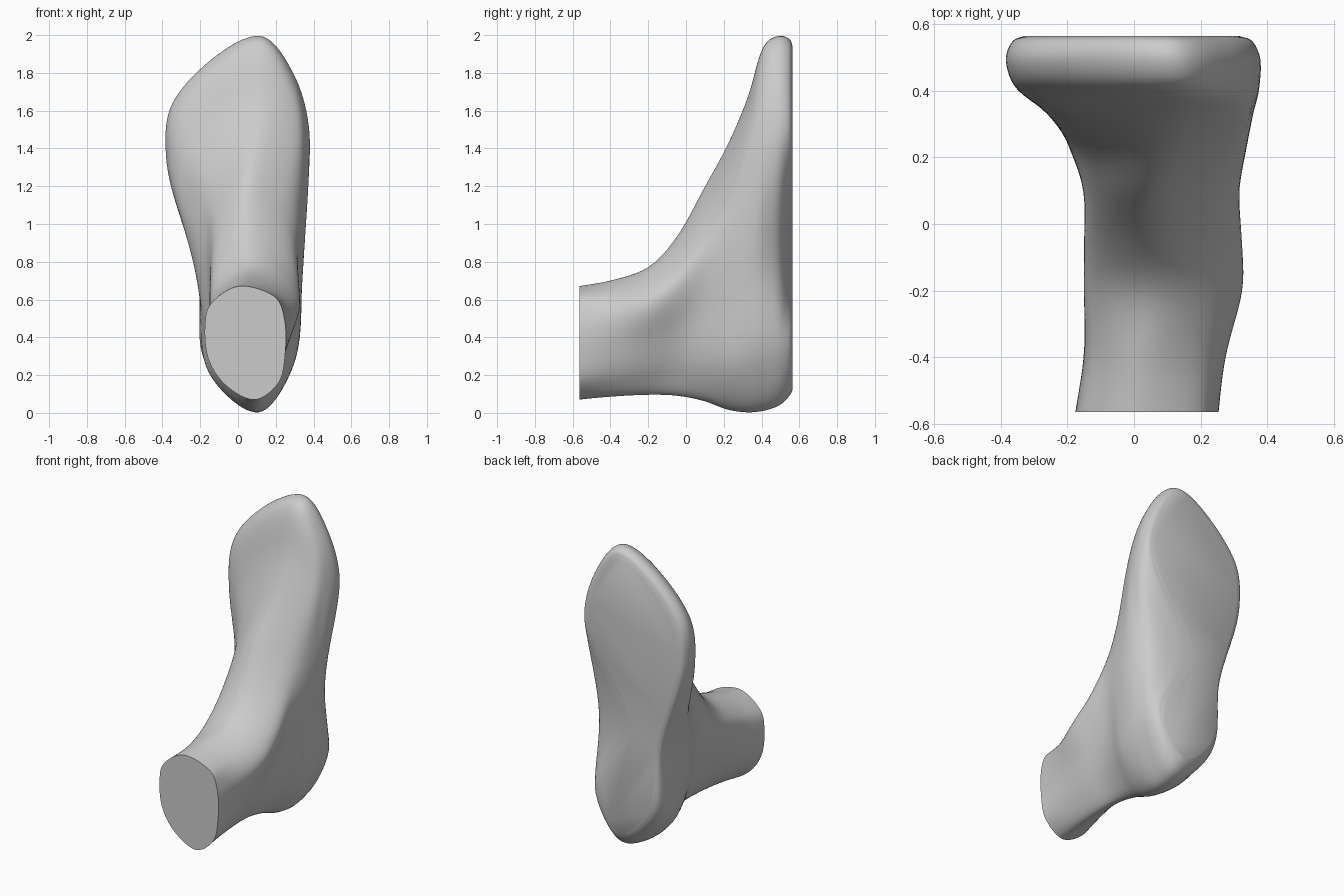
import bpy, bmesh
from mathutils import Vector

if "Cube" in bpy.data.objects:
    bpy.data.objects.remove(bpy.data.objects["Cube"])

# Slices from the cut ankle to the sole:
# y, heel z, heel x, front z, front x, 4 outer-side x, 4 inner-side x (heel to front)
OUTER = (0.12, 0.35, 0.66, 0.83)
INNER = (0.15, 0.41, 0.72, 0.90)
SLICES = [
    (-.565, .07, .09, .67, .00, -.06, -.155, -.175, -.15, .215, .25, .245, .20),
    (-.40, .085, .10, .70, .02, -.03, -.13, -.15, -.125, .20, .255, .27, .20),
    (-.20, .095, .10, .77, .06, -.01, -.10, -.15, -.13, .19, .265, .325, .24),
    (-.05, .09, .10, .93, .04, -.01, -.10, -.15, -.12, .19, .265, .322, .21),
    (.10, .06, .10, 1.20, .05, -.05, -.13, -.15, -.11, .23, .285, .31, .20),
    (.22, .015, .10, 1.42, .09, -.10, -.18, -.18, -.13, .275, .32, .33, .26),
    (.33, .00, .11, 1.68, .12, -.15, -.20, -.26, -.21, .295, .34, .355, .31),
    (.42, .01, .11, 1.96, .12, -.165, -.21, -.36, -.315, .305, .33, .376, .29),
    (.50, .04, .11, 2.00, .11, -.175, -.21, -.38, -.335, .30, .275, .38, .29),
    (.55, .09, .10, 1.98, .10, -.16, -.20, -.36, -.315, .28, .12, .355, .27),
    (.565, .12, .09, 1.94, .09, -.14, -.18, -.325, -.28, .25, .00, .31, .235),
]


def spline(pts, steps, closed):
    """Centripetal Catmull-Rom curve through the points."""
    n = len(pts)
    if closed:
        get = lambda i: pts[i % n]
    else:
        ext = [2 * pts[0] - pts[1]] + pts + [2 * pts[-1] - pts[-2]]
        get = lambda i: ext[i + 1]
    out = []
    for i in range(n if closed else n - 1):
        p = [get(i + k) for k in (-1, 0, 1, 2)]
        t = [0.0]
        for k in range(3):
            t.append(t[-1] + max((p[k + 1] - p[k]).length, 1e-6) ** 0.5)
        mix = lambda a, b, ta, tb, u: a + (b - a) * ((u - ta) / (tb - ta))
        for s in range(steps):
            u = t[1] + (t[2] - t[1]) * s / steps
            a = [mix(p[k], p[k + 1], t[k], t[k + 1], u) for k in range(3)]
            b = [mix(a[k], a[k + 1], t[k], t[k + 2], u) for k in range(2)]
            out.append(mix(b[0], b[1], t[1], t[2], u))
    if not closed:
        out.append(pts[-1].copy())
    return out


def outline(s):
    y, z0, x0, z1, x1 = s[:5]
    side = lambda xs, fs: [Vector((x, y, z0 + (z1 - z0) * f)) for x, f in zip(xs, fs)]
    ring = ([Vector((x0, y, z0))] + side(s[9:], INNER)
            + [Vector((x1, y, z1))] + side(s[5:9], OUTER)[::-1])
    return spline(ring, 10, True)


# Foot and ankle: one smooth loft, capped flat at the ankle and sole
rings = [outline(s) for s in SLICES]
columns = [spline(list(c), 6, False) for c in zip(*rings)]
bm = bmesh.new()
grid = [[bm.verts.new(v) for v in c] for c in columns]
n, m = len(grid), len(grid[0])
for i in range(n):
    a, b = grid[i], grid[(i + 1) % n]
    for j in range(m - 1):
        bm.faces.new((a[j], b[j], b[j + 1], a[j + 1]))

# Soften the loft, keeping the two rims in place
inner = [v for c in grid for v in c[1:-1]]
for _ in range(3):
    bmesh.ops.smooth_vert(bm, verts=inner, factor=0.5,
                          use_axis_x=True, use_axis_y=True, use_axis_z=True)
bm.faces.new([c[0] for c in grid])
bm.faces.new([c[-1] for c in grid])
bmesh.ops.recalc_face_normals(bm, faces=bm.faces)
mesh = bpy.data.meshes.new("foot")
bm.to_mesh(mesh)
bm.free()
foot = bpy.data.objects.new("foot", mesh)
bpy.context.collection.objects.link(foot)
bpy.context.view_layer.objects.active = foot
foot.select_set(True)
bpy.ops.object.shade_smooth_by_angle(angle=0.9)
